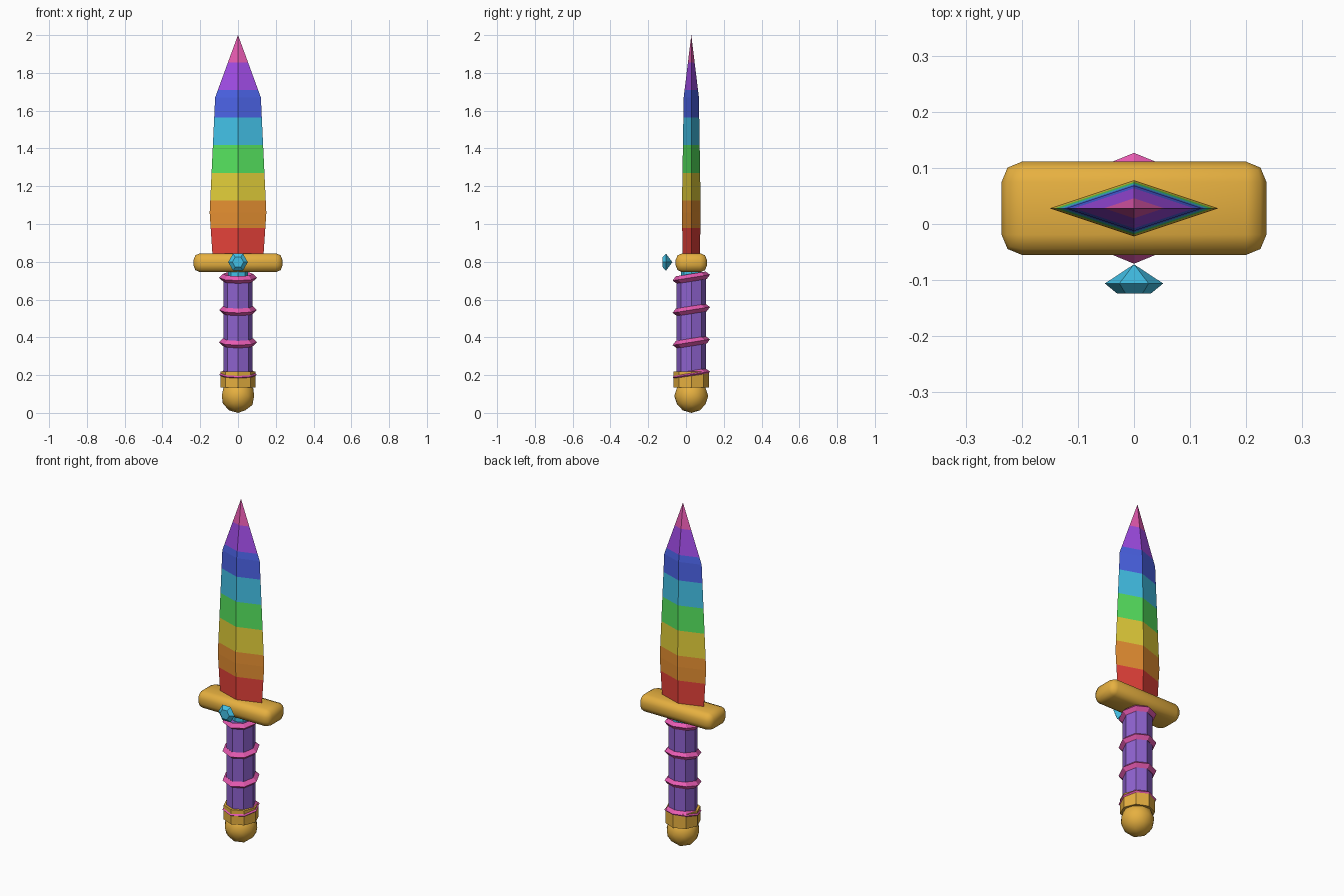
import bpy, bmesh, math
from mathutils import Matrix, Vector

if "Cube" in bpy.data.objects:
    bpy.data.objects.remove(bpy.data.objects["Cube"])

AXIS_Y = 0.028  # depth of the dagger's long axis


def material(name, hex_code):
    def linear(c):
        return c / 12.92 if c <= 0.04045 else ((c + 0.055) / 1.055) ** 2.4
    rgb = [linear(b / 255) for b in bytes.fromhex(hex_code)]
    m = bpy.data.materials.new(name)
    m.use_nodes = True
    m.diffuse_color = (*rgb, 1)
    m.node_tree.nodes["Principled BSDF"].inputs["Base Color"].default_value = (*rgb, 1)
    return m


bands = [material(n, h) for n, h in (
    ("red", "E5423A"), ("orange", "E69032"), ("yellow", "E2CE3A"), ("green", "56E35F"),
    ("sky blue", "43C2E8"), ("blue", "4C64E8"), ("violet", "A44EEA"), ("pink", "EA5CB4"))]
sky, pink = bands[4], bands[7]
gold = material("gold", "E6B040")
purple = material("grip purple", "8E62CE")


def finish(name, bm, mats, location=(0, AXIS_Y, 0), smooth=False):
    bmesh.ops.recalc_face_normals(bm, faces=bm.faces)
    for f in bm.faces:
        f.smooth = smooth
    mesh = bpy.data.meshes.new(name)
    bm.to_mesh(mesh)
    bm.free()
    for m in mats:
        mesh.materials.append(m)
    ob = bpy.data.objects.new(name, mesh)
    ob.location = location
    bpy.context.collection.objects.link(ob)
    return ob


def loft(bm, rings):
    """Skin a stack of equal-sized point loops and cap both ends."""
    loops = [[bm.verts.new(p) for p in ring] for ring in rings]
    n = len(loops[0])
    for a, b in zip(loops, loops[1:]):
        for i in range(n):
            j = (i + 1) % n
            bm.faces.new((a[i], a[j], b[j], b[i]))
    bm.faces.new(loops[0])
    bm.faces.new(loops[-1])


def ring(sides, radius, z):
    return [(radius * math.cos(math.tau * i / sides), radius * math.sin(math.tau * i / sides), z)
            for i in range(sides)]


def prism(name, sides, radius, bottom, top, mat):
    bm = bmesh.new()
    loft(bm, [ring(sides, radius, bottom), ring(sides, radius, top)])
    return finish(name, bm, [mat])


# Blade: diamond section, split into even colour bands
BASE, TIP = 0.834, 2.0
BAND = (TIP - BASE) / len(bands)
outline = [(BASE, 0.135), (1.06, 0.15), (1.67, 0.121), (TIP, 0.0004)]


def half_width(z):
    for (z0, w0), (z1, w1) in zip(outline, outline[1:]):
        if z <= z1 + 1e-6:
            return w0 + (w1 - w0) * (z - z0) / (z1 - z0)
    return outline[-1][1]


levels = sorted({BASE + BAND * i for i in range(len(bands))} | {z for z, w in outline})
bm = bmesh.new()
sections = []
for z in levels:
    w = half_width(z)
    sections.append([(w, 0, z), (0, w / 3, z), (-w, 0, z), (0, -w / 3, z)])
loft(bm, sections)
for f in bm.faces:
    f.material_index = min(len(bands) - 1, int((f.calc_center_median().z - BASE) / BAND))
finish("blade", bm, bands)

# Crossguard: rounded bar
bm = bmesh.new()
bmesh.ops.create_cube(bm, size=1, matrix=Matrix.Diagonal((0.472, 0.166, 0.1, 1)))
bmesh.ops.bevel(bm, geom=bm.edges[:], offset=0.036, segments=2, profile=0.5, affect='EDGES')
finish("crossguard", bm, [gold], (0, AXIS_Y, 0.795), smooth=True)

# Handle
prism("grip", 8, 0.078, 0.18, 0.72, purple)
prism("neck_collar", 8, 0.054, 0.7, 0.76, sky)
prism("pommel_collar", 8, 0.093, 0.135, 0.22, gold)

# Pommel ball
bm = bmesh.new()
bmesh.ops.create_icosphere(bm, subdivisions=2, radius=0.09)
finish("pommel", bm, [gold], (0, AXIS_Y, 0.09), smooth=True)

# Tilted wrap rings with diamond section
for k in range(4):
    bm = bmesh.new()
    loops = [[bm.verts.new(p) for p in ring(8, r, z)]
             for r, z in ((0.1, 0), (0.08, 0.02), (0.06, 0), (0.08, -0.02))]
    for a, b in zip(loops, loops[1:] + loops[:1]):
        for i in range(8):
            j = (i + 1) % 8
            bm.faces.new((a[i], a[j], b[j], b[i]))
    ob = finish(f"wrap_ring_{k + 1}", bm, [pink], (0, AXIS_Y, 0.203 + 0.171 * k))
    ob.rotation_euler.x = math.radians(9)

# Floating hexagonal gem: flat table forward, point toward the guard
bm = bmesh.new()
loft(bm, [ring(6, 0.03, 0.124), ring(6, 0.052, 0.106), ring(6, 0.0003, 0.072)])
bm.transform(Matrix.Rotation(math.radians(90), 4, 'X'))
finish("gem", bm, [sky], (0, 0, 0.798))
